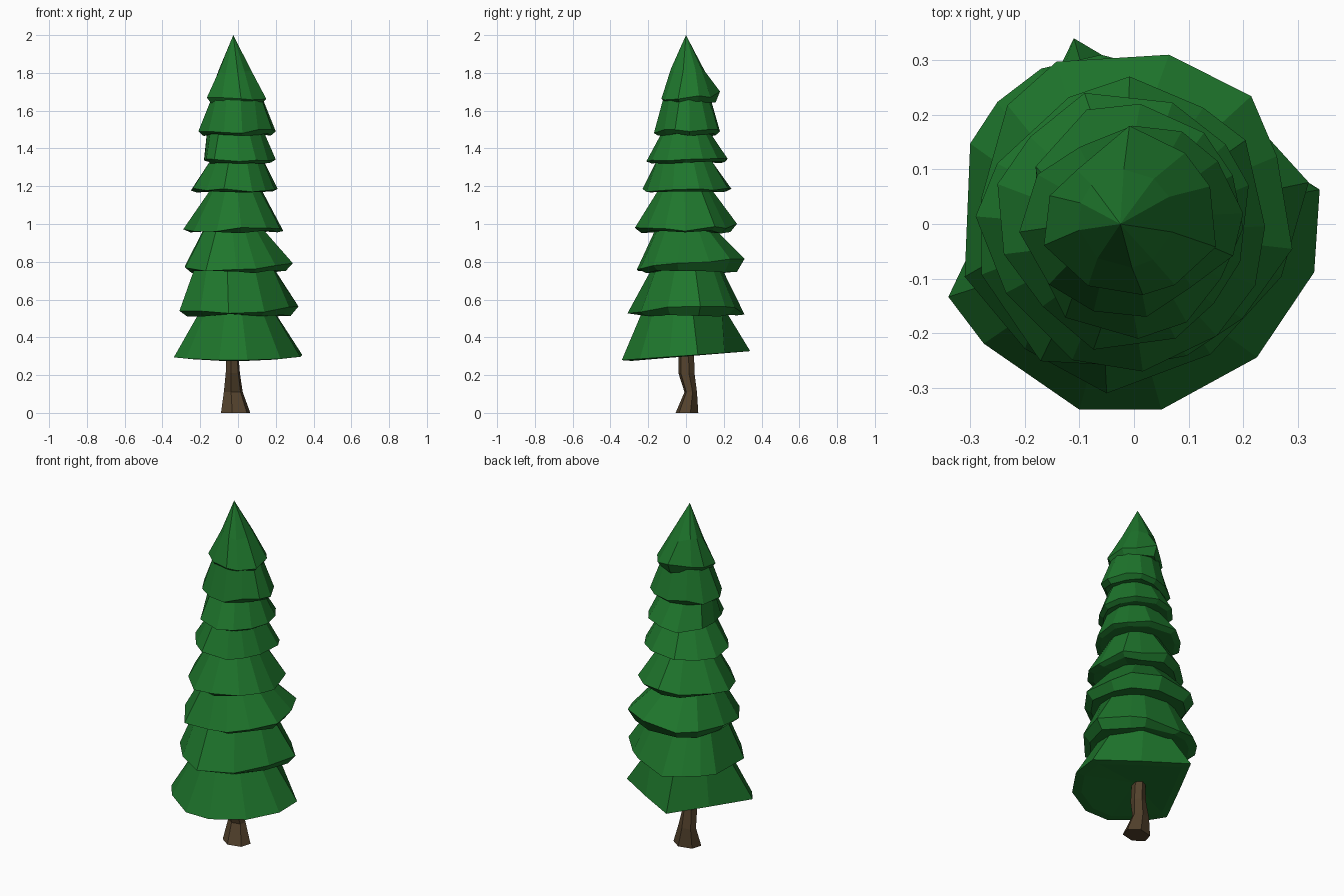
import bpy, bmesh, math, random

if "Cube" in bpy.data.objects:
    bpy.data.objects.remove(bpy.data.objects["Cube"])

random.seed(5)


def material(name, rgb):
    m = bpy.data.materials.new(name)
    m.diffuse_color = (*rgb, 1)
    m.use_nodes = True
    m.node_tree.nodes["Principled BSDF"].inputs["Base Color"].default_value = m.diffuse_color
    return m


GREEN = material("pine green", (0.013, 0.18, 0.025))
BROWN = material("bark brown", (0.085, 0.053, 0.025))


def fit(pts, box):
    """Scale an outline so that it fills the box x0, x1, y0, y1."""
    x0, x1, y0, y1 = box
    xs, ys = [p[0] for p in pts], [p[1] for p in pts]
    fx = (x1 - x0) / (max(xs) - min(xs))
    fy = (y1 - y0) / (max(ys) - min(ys))
    return [(x0 + (x - min(xs)) * fx, y0 + (y - min(ys)) * fy) for x, y in pts]


def jagged(n, phase, reach):
    """Uneven outline that follows the reach in eight directions."""
    out = []
    for i in range(n):
        t = (8 * (i + phase + random.uniform(-0.2, 0.2)) / n) % 8
        k = int(t)
        r = reach[k] + (reach[(k + 1) % 8] - reach[k]) * (t - k)
        r *= random.uniform(0.94, 1.04)
        a = t * math.pi / 4
        out.append((r * math.cos(a), r * math.sin(a)))
    return out


def loft(name, rings, bottom, top, mat):
    """Skin equal-sized rings and close both ends with a fan to a point."""
    bm = bmesh.new()
    loops = [[bm.verts.new(p) for p in r] for r in rings]
    n = len(loops[0])
    lo, hi = bm.verts.new(bottom), bm.verts.new(top)
    for i in range(n):
        j = (i + 1) % n
        for a, b in zip(loops, loops[1:]):
            bm.faces.new((a[i], a[j], b[j], b[i]))
        bm.faces.new((loops[0][j], loops[0][i], lo))
        bm.faces.new((loops[-1][i], loops[-1][j], hi))
    bmesh.ops.recalc_face_normals(bm, faces=bm.faces)
    me = bpy.data.meshes.new(name)
    bm.to_mesh(me)
    bm.free()
    me.materials.append(mat)
    ob = bpy.data.objects.new(name, me)
    bpy.context.collection.objects.link(ob)
    return ob


# Branch tiers: rim box, underside height, top box, top height,
# rim lift on +x and +y, then rim reach at NE, NW, SW and SE
tiers = [
    ((-.34, .34, -.34, .34), .303, (-.20, .19, -.23, .21), .54, .00, .07, ()),
    ((-.31, .32, -.31, .31), .515, (-.23, .19, -.18, .19), .765, .10, .00, ()),
    ((-.28, .29, -.26, .31), .745, (-.18, .13, -.16, .15), .975, .13, .12,
     (.29, .30, .30, .27)),
    ((-.29, .24, -.27, .27), .955, (-.14, .12, -.14, .13), 1.19, .00, .06,
     (.24, .26, .28, .26)),
    ((-.25, .21, -.23, .24), 1.165, (-.14, .13, -.15, .13), 1.345, .00, .00,
     (.21, .24, .23, .21)),
    ((-.18, .20, -.21, .22), 1.325, (-.165, .14, -.13, .13), 1.48, .00, .00,
     (.21, .235, .21, .19)),
    ((-.21, .20, -.17, .18), 1.47, (-.14, .13, -.12, .13), 1.665, .00, .00,
     (.18, .165, .19, .155)),
    ((-.165, .15, -.13, .18), 1.645, (-.10, .07, -.08, .10), 1.81, .00, .15,
     (.155, .135, .15, .14)),
]
# Outlines of the two lowest tiers, which are clearly lopsided
outlines = [
    [(-.1, -.335), (.05, -.335), (.225, -.24), (.33, -.085), (.34, .065),
     (.12, .205), (-.11, .34), (-.225, .11), (-.34, -.13), (-.275, -.215)],
    [(-.3, .14), (-.25, .215), (-.17, .275), (-.06, .3), (.13, .25), (.2, .2),
     (.32, .07), (.27, -.1), (.14, -.24), (-.05, -.31), (-.2, -.23), (-.31, -.1)],
]

for k, (rim, z, top, zt, lx, ly, diag) in enumerate(tiers):
    first, last = k == 0, k == len(tiers) - 1
    if k < 2:
        shape = outlines[k]
    else:
        ne, nw, sw, se = diag
        reach = (rim[1], ne, rim[3], nw, -rim[0], sw, -rim[2], se)
        shape = jagged(10 if last else 12, 0.37 * k, reach)
    tip = fit(shape, rim)
    unit = [(x / math.hypot(x, y), y / math.hypot(x, y)) for x, y in tip]
    upper = fit(unit, top)
    cx, cy = (top[0] + top[1]) / 2, (top[2] + top[3]) / 2
    rim_ring, under_ring = [], []
    for x, y in tip:
        if first:
            h = z + ly * y
            rim_ring.append((x, y, h))
            under_ring.append((x * .85, y * .85, h - .004))
        else:
            lift = max(0, lx * x) + max(0, ly * y)
            rim_ring.append((x, y, z + lift + random.uniform(.005, .03)))
            under_ring.append((x * .87, y * .87, z + random.uniform(-.006, .01)))
    top_ring = [(x, y, zt + (random.uniform(-.02, .02) if last else 0))
                for x, y in upper]
    peak = (-.025, .0, 2.0) if last else (cx, cy, zt + .03)
    loft(f"branch_tier_{k + 1}", [under_ring, rim_ring, top_ring],
         (0, 0, z + .015), peak, GREEN)

# Trunk: bent, with a flared foot
hexagon = [(math.cos(a), math.sin(a)) for a in
           (math.pi / 3 * i + .3 for i in range(6))]
sections = [((-.09, .065, -.055, .065), 0), ((-.075, .025, -.008, .058), .11),
            ((-.065, .01, -.04, .045), .21), ((-.06, .0, -.04, .042), .34)]
loft("trunk", [[(x, y, z) for x, y in fit(hexagon, box)] for box, z in sections],
     (-.01, 0, 0), (-.03, 0, .36), BROWN)
